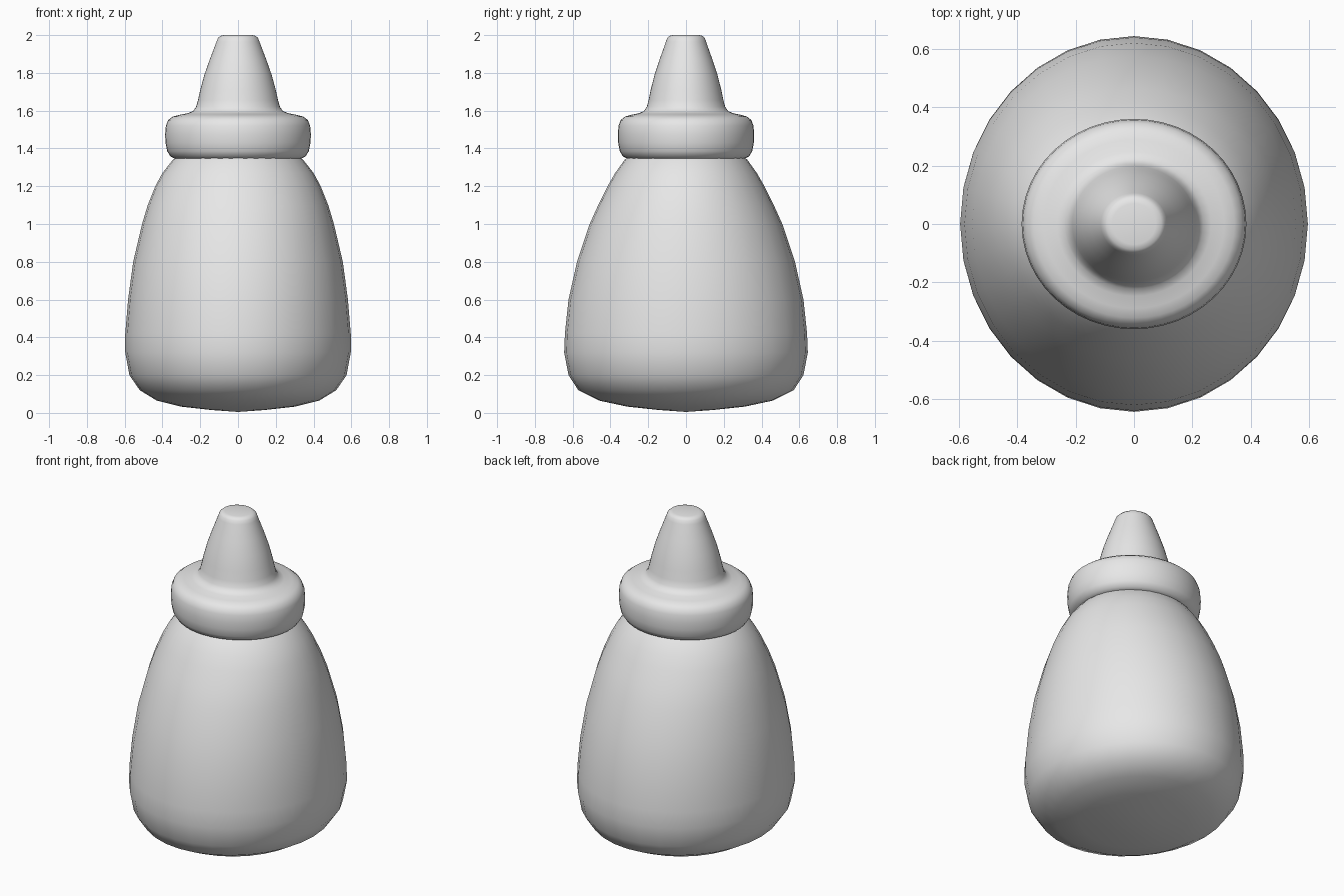
import bpy
import bmesh
from math import cos, sin, pi

if "Cube" in bpy.data.objects:
    bpy.data.objects.remove(bpy.data.objects["Cube"])

# Single plain plastic colour
plastic = bpy.data.materials.new("light_grey_plastic")
plastic.use_nodes = True
plastic.diffuse_color = (0.8, 0.8, 0.8, 1)
plastic.node_tree.nodes["Principled BSDF"].inputs["Base Color"].default_value = (0.8, 0.8, 0.8, 1)


def loft(name, rings, segments):
    """Stack elliptical rings (half width, half depth, height); zero width makes a pole."""
    bm = bmesh.new()
    loops = []
    for rx, ry, z in rings:
        if rx == 0:
            loops.append([bm.verts.new((0, 0, z))] * segments)
        else:
            angles = [2 * pi * i / segments for i in range(segments)]
            loops.append([bm.verts.new((rx * cos(a), ry * sin(a), z)) for a in angles])
    for low, high in zip(loops, loops[1:]):
        for i in range(segments):
            j = (i + 1) % segments
            corners = dict.fromkeys([low[i], low[j], high[j], high[i]])
            bm.faces.new(list(corners))
    bmesh.ops.recalc_face_normals(bm, faces=bm.faces)
    mesh = bpy.data.meshes.new(name)
    bm.to_mesh(mesh)
    bm.free()
    mesh.materials.append(plastic)
    obj = bpy.data.objects.new(name, mesh)
    bpy.context.collection.objects.link(obj)
    bpy.ops.object.select_all(action='DESELECT')
    obj.select_set(True)
    bpy.context.view_layer.objects.active = obj
    bpy.ops.object.shade_smooth_by_angle(angle=pi / 3)
    return obj


# Pear-shaped bottle, slightly deeper than wide, with a shallow domed base
loft("bottle_body", [
    (0, 0, 0.005), (0.14, 0.14, 0.015), (0.3, 0.31, 0.033),
    (0.43, 0.46, 0.065), (0.52, 0.57, 0.12), (0.575, 0.622, 0.2),
    (0.597, 0.645, 0.32), (0.597, 0.641, 0.42), (0.582, 0.622, 0.6),
    (0.555, 0.577, 0.8), (0.508, 0.51, 1.0), (0.478, 0.465, 1.1),
    (0.438, 0.415, 1.2), (0.4, 0.375, 1.27), (0.345, 0.325, 1.34),
    (0.3, 0.28, 1.38), (0, 0, 1.38),
], 32)

# Rounded screw collar flowing into the tapered nozzle
cap_profile = [
    (0, 1.345), (0.33, 1.345), (0.357, 1.357), (0.375, 1.385),
    (0.384, 1.43), (0.386, 1.475), (0.382, 1.52), (0.37, 1.55),
    (0.345, 1.569), (0.31, 1.578), (0.265, 1.587), (0.238, 1.598),
    (0.222, 1.62), (0.212, 1.655), (0.2, 1.71), (0.178, 1.79),
    (0.15, 1.87), (0.127, 1.93), (0.114, 1.965), (0.106, 1.985),
    (0.094, 1.996), (0.075, 2.0), (0, 2.0),
]
loft("cap_and_nozzle", [(r, r * 0.935, z) for r, z in cap_profile], 48)
